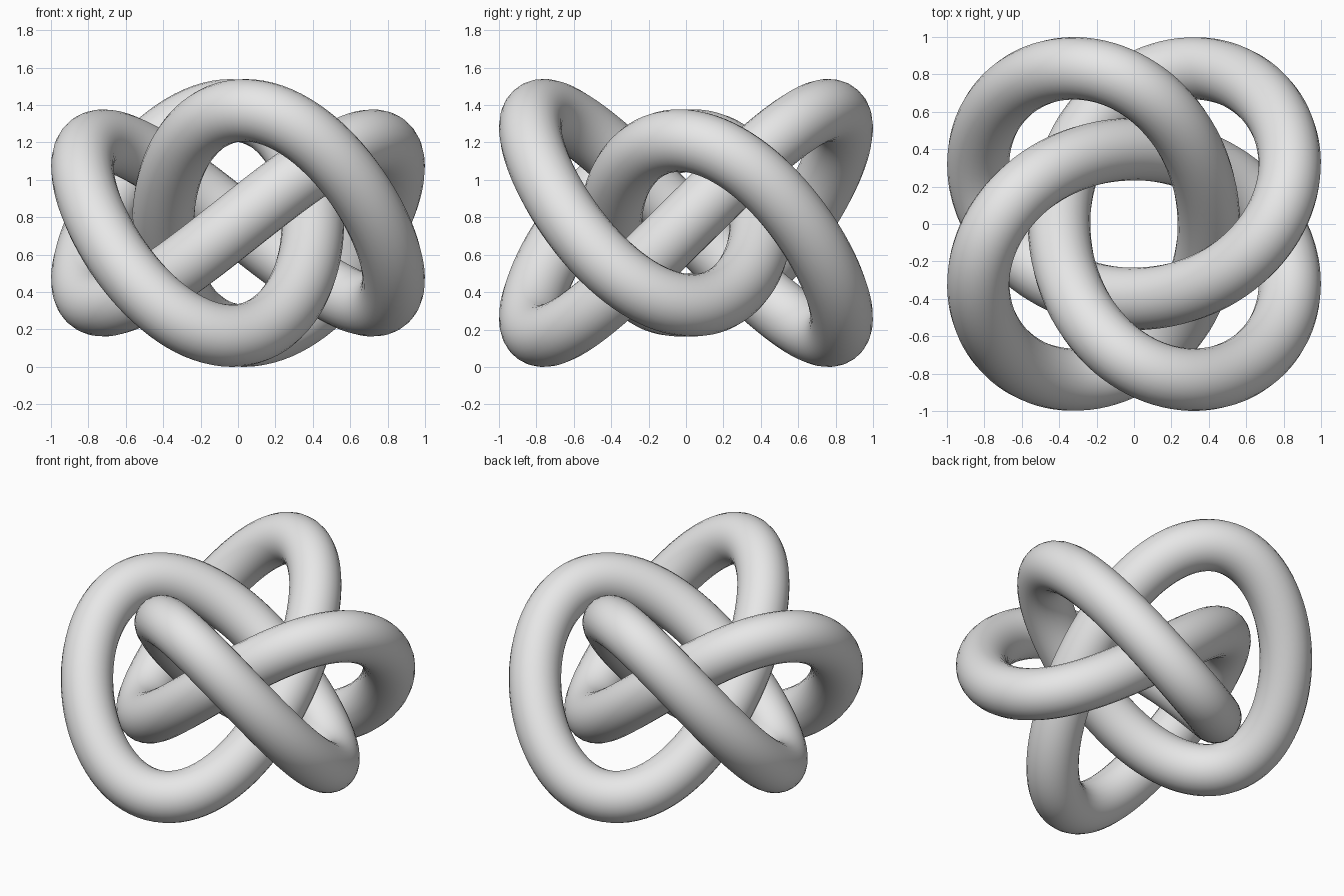
import bpy
from math import sin, cos, pi, sqrt

default_cube = bpy.data.objects.get("Cube")
if default_cube:
    bpy.data.objects.remove(default_cube, do_unlink=True)

TUBE = 0.167            # tube radius
MAJOR, MINOR = 0.685, 0.285   # radii of the two plan circles
SWING, TILT = 0.52, 0.115     # heights of the weave
SAMPLES = 320

# Plain grey material
grey = bpy.data.materials.new("light grey")
grey.use_nodes = True
colour = (0.8, 0.8, 0.8, 1)
grey.diffuse_color = colour
grey.node_tree.nodes["Principled BSDF"].inputs["Base Color"].default_value = colour


def knot_point(t):
    """Four-lobed closed path winding three times round the z axis."""
    u = MAJOR * cos(3 * t) + MINOR * cos(t)
    v = MAJOR * sin(3 * t) - MINOR * sin(t)
    z = SWING * sin(4 * t) + TILT * cos(2 * t)
    return (v - u) / sqrt(2), (u + v) / sqrt(2), z


# Centre line of the knot
path = bpy.data.curves.new("knot_path", "CURVE")
path.dimensions = "3D"
path.twist_mode = "MINIMUM"
path.bevel_depth = TUBE
path.bevel_resolution = 10
spline = path.splines.new("POLY")
spline.points.add(SAMPLES - 1)
for i, point in enumerate(spline.points):
    point.co = (*knot_point(2 * pi * i / SAMPLES), 1)
spline.use_cyclic_u = True
path.materials.append(grey)

# Round tube swept along the path, then turned into a smooth mesh
knot = bpy.data.objects.new("knot_tube", path)
bpy.context.collection.objects.link(knot)
bpy.ops.object.select_all(action="DESELECT")
knot.select_set(True)
bpy.context.view_layer.objects.active = knot
bpy.ops.object.convert(target="MESH")
knot = bpy.context.object
bpy.ops.object.shade_smooth()

# Stand the knot on the ground
lowest = min(v.co.z for v in knot.data.vertices)
for v in knot.data.vertices:
    v.co.z -= lowest
